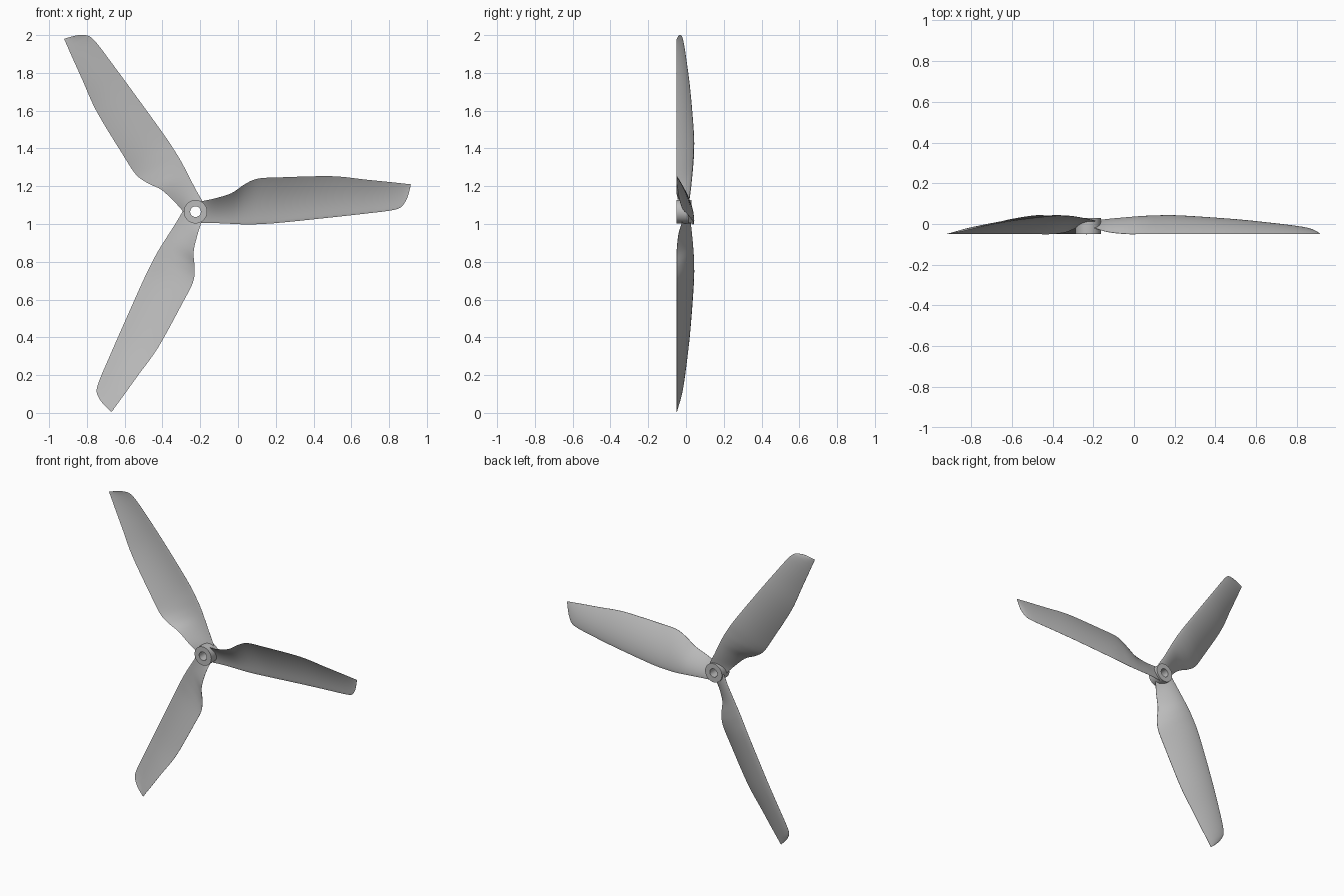
import bpy, bmesh, math
from mathutils import Matrix, Vector

cube = bpy.data.objects.get("Cube")
if cube:
    bpy.data.objects.remove(cube, do_unlink=True)

HUB = Vector((-0.225, 0, 1.065))

grey = bpy.data.materials.new("light_grey")
grey.use_nodes = True
grey.diffuse_color = (0.5, 0.5, 0.5, 1)
grey.node_tree.nodes["Principled BSDF"].inputs["Base Color"].default_value = (0.5, 0.5, 0.5, 1)


def add_object(name, bm, matrix):
    bmesh.ops.recalc_face_normals(bm, faces=bm.faces)
    mesh = bpy.data.meshes.new(name)
    bm.to_mesh(mesh)
    bm.free()
    mesh.materials.append(grey)
    obj = bpy.data.objects.new(name, mesh)
    bpy.context.collection.objects.link(obj)
    obj.matrix_world = matrix
    bpy.ops.object.select_all(action="DESELECT")
    obj.select_set(True)
    bpy.context.view_layer.objects.active = obj
    bpy.ops.object.shade_smooth_by_angle(angle=math.radians(40))


def smooth_curve(points, steps):
    """Catmull-Rom through the points."""
    pts = [Vector(p) for p in points]
    ext = [pts[0]] + pts + [pts[-1]]
    out = []
    for a, b, c, d in zip(ext, ext[1:], ext[2:], ext[3:]):
        for i in range(steps):
            t = i / steps
            out.append(b + (c - a) * t / 2 + (2 * a - 5 * b + 4 * c - d) * t**2 / 2
                       + (3 * b - a - 3 * c + d) * t**3 / 2)
    return out + [pts[-1]]


def bridge(bm, rings, closed=False):
    pairs = list(zip(rings, rings[1:])) + ([(rings[-1], rings[0])] if closed else [])
    for a, b in pairs:
        for i in range(len(a)):
            j = (i + 1) % len(a)
            bm.faces.new((a[i], a[j], b[j], b[i]))


# Blade edges: radius, trailing height, leading height
outline = smooth_curve([
    (0.03, 0.055, -0.06), (0.1, 0.07, -0.06), (0.19, 0.098, -0.064),
    (0.26, 0.145, -0.067), (0.33, 0.175, -0.066), (0.45, 0.182, -0.058),
    (0.72, 0.188, -0.03), (0.9, 0.17, -0.01), (1.03, 0.157, 0.006),
    (1.085, 0.151, 0.022), (1.112, 0.148, 0.055), (1.127, 0.147, 0.09),
    (1.14, 0.145, 0.143)], 5)
# Blade depth: radius, trailing y, leading y
depth = smooth_curve([
    (0.03, -0.02, 0.015), (0.1, -0.04, 0.024), (0.19, -0.049, 0.032),
    (0.26, -0.049, 0.037), (0.33, -0.049, 0.04), (0.45, -0.049, 0.04),
    (0.72, -0.049, 0.022), (0.9, -0.049, 0.004), (1.03, -0.049, -0.012),
    (1.085, -0.049, -0.022), (1.112, -0.049, -0.032), (1.127, -0.049, -0.04),
    (1.14, -0.049, -0.048)], 5)

N = 12  # divisions across the chord


def blade_mesh():
    bm = bmesh.new()
    rings = []
    for (r, top, low), (_, y0, y1) in zip(outline, depth):
        chord = top - low
        ts = [(1 - math.cos(math.pi * i / N)) / 2 for i in range(N + 1)]
        back, front = [], []
        for t in ts:
            camber = 0.3 * (y1 - y0) * 4 * t * (1 - t) * 0.75
            thick = chord * 0.09 * math.sqrt(max(1 - t, 0)) * (0.05 + t) + 0.001
            h, y = top + (low - top) * t, y0 + (y1 - y0) * t + camber
            back.append((r, y + thick / 2, h))
            front.append((r, y - thick / 2, h))
        rings.append([bm.verts.new(p) for p in back + front[::-1]])
    bridge(bm, rings)
    bm.faces.new(rings[0])
    bm.faces.new(rings[-1])
    return bm


for i, name in enumerate(("left_blade", "upper_blade", "lower_blade")):
    turn = Matrix.Rotation(-i * math.tau / 3, 4, "Y")
    add_object(name, blade_mesh(), Matrix.Translation(HUB) @ turn)

# Hub: a bored cylinder turned around the y axis
bm = bmesh.new()
rings = []
for r, y in ((0.028, -0.05), (0.062, -0.05), (0.062, 0.03), (0.028, 0.03)):
    rings.append([bm.verts.new((r * math.cos(a), y, r * math.sin(a)))
                  for a in (math.tau * k / 48 for k in range(48))])
bridge(bm, rings, closed=True)
add_object("hub", bm, Matrix.Translation(HUB))
